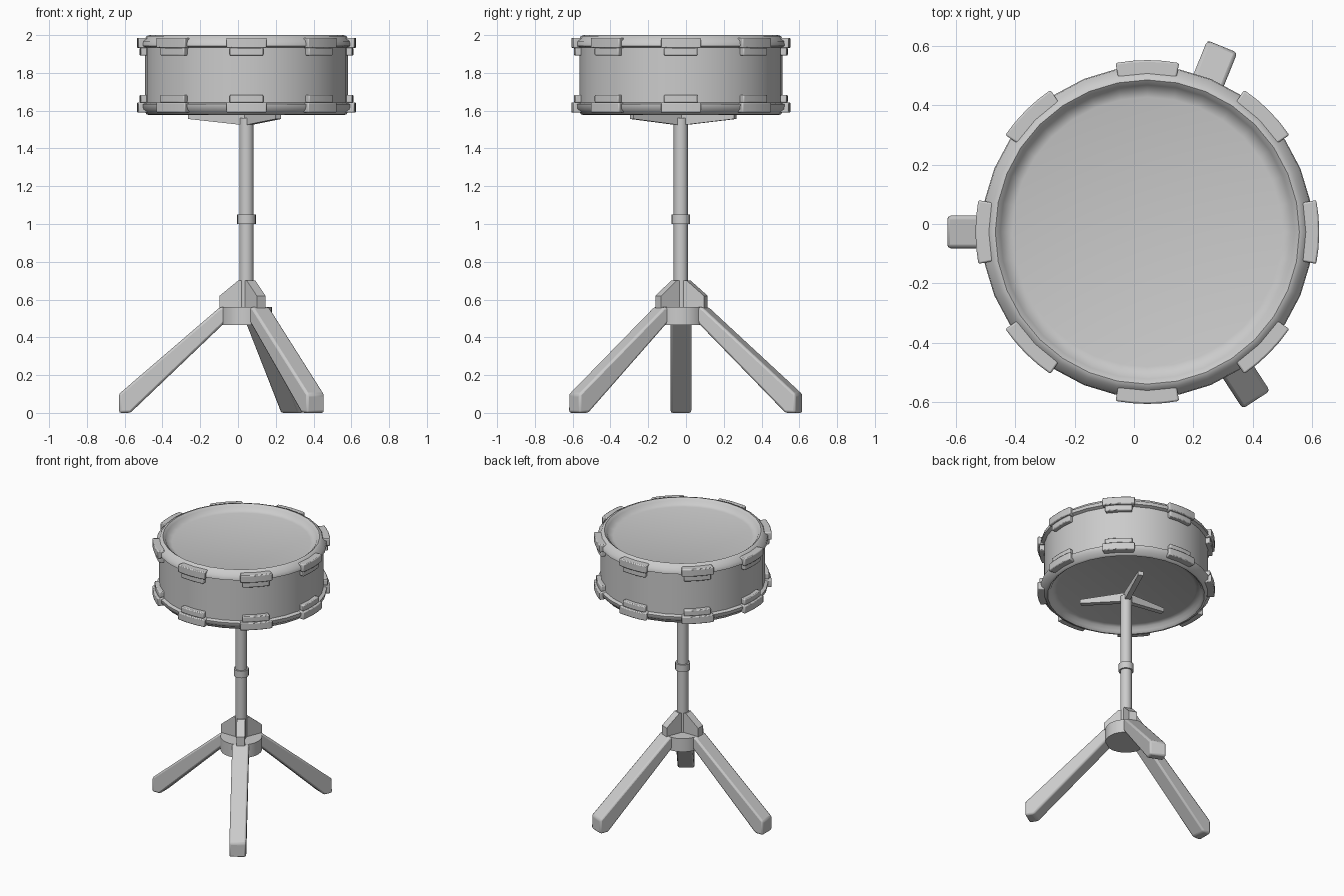
import bpy, bmesh, math
from mathutils import Matrix, Vector

cube = bpy.data.objects.get("Cube")
if cube:
    bpy.data.objects.remove(cube, do_unlink=True)

CENTRE = Vector((0.045, -0.027, 0))
MID = 1.788                      # mirror height of the drum
LEG_ANGLES = (180, 68, -57)

grey = bpy.data.materials.new("plain grey")
grey.use_nodes = True
COLOUR = (0.6, 0.6, 0.6, 1)
grey.diffuse_color = COLOUR
grey.node_tree.nodes["Principled BSDF"].inputs["Base Color"].default_value = COLOUR


def finish(name, bm, bevel=0, angle=35):
    """Turn a bmesh into a shaded object on the drum's axis."""
    bmesh.ops.remove_doubles(bm, verts=bm.verts, dist=1e-5)
    bmesh.ops.recalc_face_normals(bm, faces=bm.faces)
    mesh = bpy.data.meshes.new(name)
    bm.to_mesh(mesh)
    bm.free()
    mesh.materials.append(grey)
    ob = bpy.data.objects.new(name, mesh)
    ob.location = CENTRE
    bpy.context.collection.objects.link(ob)
    if bevel:
        mod = ob.modifiers.new("Bevel", "BEVEL")
        mod.width, mod.segments, mod.limit_method = bevel, 2, "ANGLE"
    bpy.ops.object.select_all(action="DESELECT")
    ob.select_set(True)
    bpy.context.view_layer.objects.active = ob
    bpy.ops.object.shade_smooth_by_angle(angle=math.radians(angle))
    return ob


def lathe(name, profile, steps=32, angle=35):
    """Revolve (radius, height) points about the vertical axis."""
    bm = bmesh.new()
    verts = [bm.verts.new((r, 0, z)) for r, z in profile]
    edges = [bm.edges.new(pair) for pair in zip(verts, verts[1:])]
    bmesh.ops.spin(bm, geom=verts + edges, cent=(0, 0, 0), axis=(0, 0, 1),
                   angle=math.tau, steps=steps)
    return finish(name, bm, angle=angle)


def radial_plate(name, outline, width, degrees, bevel=0):
    """Extrude an upright (radius, height) outline sideways, then turn it."""
    bm = bmesh.new()
    face = bm.faces.new([bm.verts.new((r, -width / 2, z)) for r, z in outline])
    out = bmesh.ops.extrude_face_region(bm, geom=[face])
    moved = [v for v in out["geom"] if isinstance(v, bmesh.types.BMVert)]
    bmesh.ops.translate(bm, verts=moved, vec=(0, width, 0))
    bm.transform(Matrix.Rotation(math.radians(degrees), 4, "Z"))
    return finish(name, bm, bevel)


def arc_block(name, inner, outer, low, high, width, degrees):
    """Curved block that follows the rim."""
    half = math.asin(width / 2 / outer)
    bm = bmesh.new()
    ring = [(inner, low), (outer, low), (outer, high), (inner, high)]
    start = Matrix.Rotation(math.radians(degrees) - half, 4, "Z")
    face = bm.faces.new([bm.verts.new(start @ Vector((r, 0, z))) for r, z in ring])
    cap = face.copy()
    bmesh.ops.spin(bm, geom=[face], cent=(0, 0, 0), axis=(0, 0, 1),
                   angle=2 * half, steps=4)
    return finish(name, bm, bevel=0.006)


# Drum: recessed heads, rounded rims, hoops and shell in one revolved profile
upper = [(0, 1.957), (0.455, 1.957), (0.485, 1.965), (0.496, 1.986), (0.513, 2.0),
         (0.53, 1.995), (0.538, 1.98), (0.556, 1.968), (0.559, 1.942), (0.537, 1.934)]
lathe("drum", upper + [(r, 2 * MID - z) for r, z in reversed(upper)], angle=50)

# Rim clamps, eight at the top and eight mirrored at the bottom
for i in range(8):
    for side, flip in (("top", 1), ("bottom", -1)):
        for part, r, low, high, width in (("clamp", 0.58, 0.144, 0.198, 0.215),
                                          ("clamp_tab", 0.566, 0.104, 0.146, 0.18)):
            a, b = sorted((MID + flip * low, MID + flip * high))
            arc_block(f"{side}_{part}_{i + 1}", 0.505, r, a, b, width, i * 45)

# Pole with its collar, and the hub that joins the legs
lathe("pole", [(0, 0.5), (0.038, 0.5), (0.038, 1.56), (0, 1.56)], 20)
lathe("pole_collar", [(0, 1.0), (0.049, 1.0), (0.049, 1.05), (0, 1.05)], 20)
lathe("hub", [(0, 0.465), (0.136, 0.465), (0.136, 0.56), (0, 0.56)], 24)

# Three legs, hub fins and cradle arms
LEG = [(0.675, 0), (0.675, 0.1), (0.14, 0.56), (0.06, 0.56), (0.06, 0.53), (0.615, 0)]
FIN = [(0.02, 0.55), (0.142, 0.55), (0.142, 0.62), (0.045, 0.7), (0.02, 0.7)]
ARM = [(0, 1.525), (0.03, 1.525), (0.31, 1.556), (0.31, 1.585), (0, 1.585)]
for i, turn in enumerate(LEG_ANGLES, 1):
    radial_plate(f"leg_{i}", LEG, 0.11, turn, bevel=0.012)
    radial_plate(f"hub_fin_{i}", FIN, 0.055, turn)
    radial_plate(f"cradle_arm_{i}", ARM, 0.035, turn)
